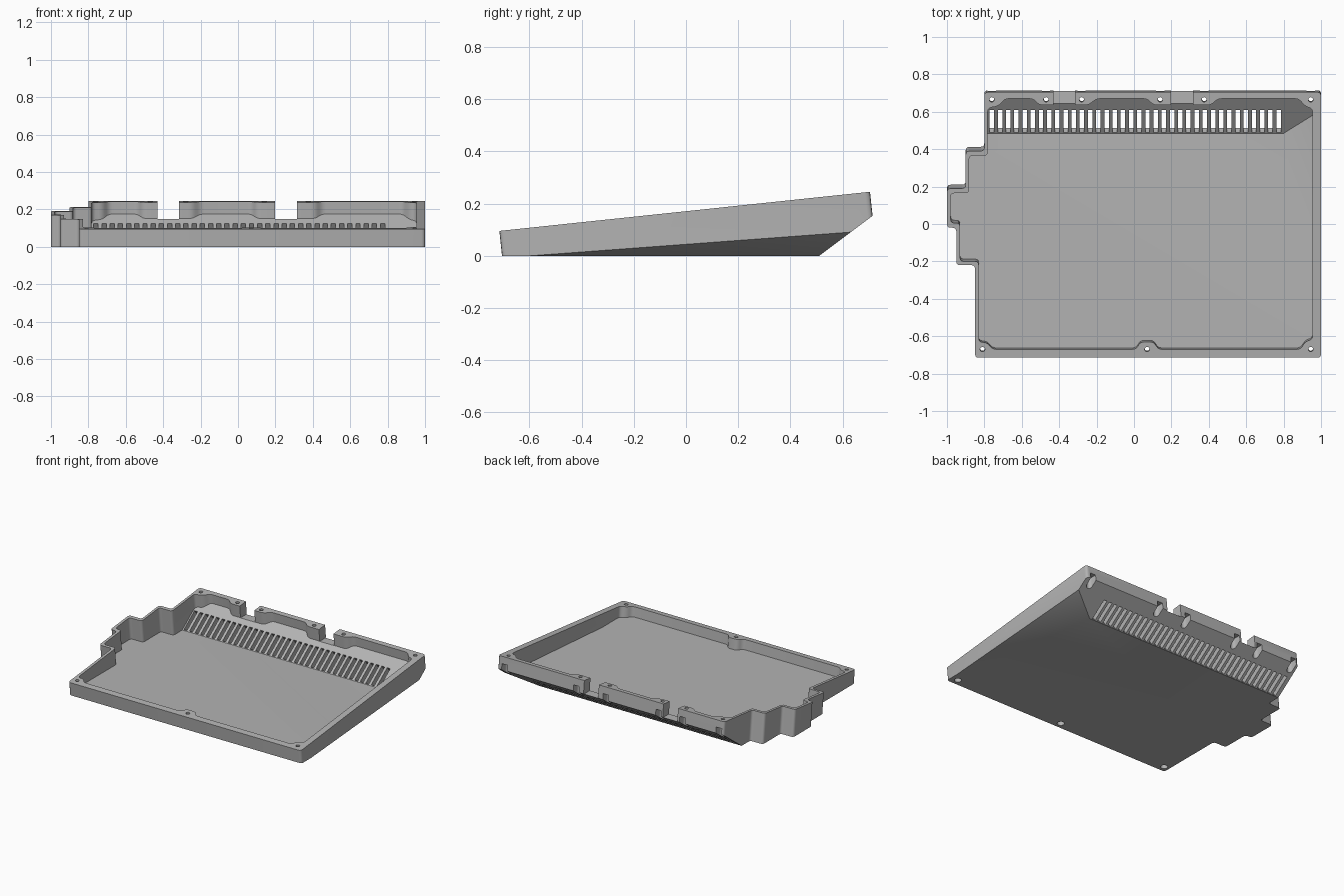
import bpy, bmesh
from math import atan, cos, sin, pi
from mathutils import Vector, Matrix

if "Cube" in bpy.data.objects:
    bpy.data.objects.remove(bpy.data.objects["Cube"])

SLOPE = 0.1056          # tilt of the rim, walls lean by the same amount
RIM = 0.171             # rim height at the middle

grey = bpy.data.materials.new("grey_plastic")
grey.use_nodes = True
colour = (0.45, 0.45, 0.45, 1)
grey.diffuse_color = colour
grey.node_tree.nodes["Principled BSDF"].inputs["Base Color"].default_value = colour


def rounded(points, radius):
    """Round every corner of an outline."""
    out = []
    for i, p in enumerate(points):
        p = Vector(p)
        a, b = Vector(points[i - 1]) - p, Vector(points[(i + 1) % len(points)]) - p
        s = p + a.normalized() * min(radius, a.length * 0.4)
        e = p + b.normalized() * min(radius, b.length * 0.4)
        for t in (0, 0.33, 0.67, 1):
            out.append(s * (1 - t) ** 2 + p * 2 * t * (1 - t) + e * t * t)
    return out


def prism(bm, outline, z0, z1):
    """Extrude an outline drawn at the rim along the leaning wall direction."""
    def ring(z):
        return [bm.verts.new((x, y + SLOPE * (RIM + SLOPE * y - z), z)) for x, y in outline]
    low, high = ring(z0), ring(z1)
    n = len(low)
    bm.faces.new(low)
    bm.faces.new(high)
    for i in range(n):
        j = (i + 1) % n
        bm.faces.new((low[i], low[j], high[j], high[i]))


def trim(bm, point, normal):
    """Cut away everything beyond a plane and cap it."""
    bmesh.ops.bisect_plane(bm, geom=bm.verts[:] + bm.edges[:] + bm.faces[:], dist=1e-6,
                           plane_co=point, plane_no=Vector(normal).normalized(), clear_outer=True)
    edges = [e for e in bm.edges if e.is_boundary]
    if edges:
        bmesh.ops.contextual_create(bm, geom=edges)


def trim_underside(bm, floor, right, back):
    trim(bm, (0, 0, floor), (0, 0, -1))
    trim(bm, (1, -0.6, right), (0.42, 0.0738, -1))
    trim(bm, (0, 0.51, back), (0, 0.75, -1))


def box(bm, centre, size, tilt=0):
    m = Matrix.Translation(centre) @ Matrix.Rotation(tilt, 4, 'X') @ Matrix.Diagonal((*size, 1))
    bmesh.ops.create_cube(bm, size=1, matrix=m)


def circle(x, y, r, n=16):
    return [(x + r * cos(2 * pi * i / n), y + r * sin(2 * pi * i / n)) for i in range(n)]


def make(name, bm):
    bmesh.ops.recalc_face_normals(bm, faces=bm.faces[:])
    mesh = bpy.data.meshes.new(name)
    bm.to_mesh(mesh)
    bm.free()
    mesh.materials.append(grey)
    obj = bpy.data.objects.new(name, mesh)
    bpy.context.collection.objects.link(obj)
    return obj


def cut(target, cutter):
    mod = target.modifiers.new(cutter.name, 'BOOLEAN')
    mod.operation, mod.solver, mod.object = 'DIFFERENCE', 'EXACT', cutter
    bpy.context.view_layer.objects.active = target
    bpy.ops.object.modifier_apply(modifier=mod.name)
    bpy.data.objects.remove(cutter)


# Outer body: stepped outline with slanted back and right undersides
outer = [(-0.85, -0.715), (1, -0.715), (1, 0.705), (-0.8, 0.705), (-0.8, 0.39), (-0.9, 0.39),
         (-0.9, 0.19), (-1, 0.19), (-1, -0.02), (-0.95, -0.02), (-0.95, -0.22), (-0.85, -0.22)]
bm = bmesh.new()
prism(bm, rounded(outer, 0.02), -0.1, 0.4)
trim_underside(bm, 0, 0, 0)
trim(bm, (0, 0, RIM), (0, -SLOPE, 1))
tray = make("tray", bm)

# Cavity: inner outline bulges inwards around the screw posts
inner = [(-0.83, -0.63), (-0.785, -0.635), (-0.755, -0.67),
         (0.01, -0.67), (0.035, -0.63), (0.105, -0.63), (0.13, -0.67),
         (0.89, -0.67), (0.915, -0.63), (0.955, -0.615),
         (0.955, 0.615), (0.915, 0.63), (0.88, 0.67),
         (0.45, 0.67), (0.41, 0.635), (0.105, 0.635), (0.07, 0.67),
         (-0.2, 0.67), (-0.245, 0.635), (-0.505, 0.635), (-0.54, 0.67),
         (-0.69, 0.67), (-0.725, 0.63), (-0.782, 0.62),
         (-0.782, 0.365), (-0.882, 0.365), (-0.882, 0.165), (-0.98, 0.165),
         (-0.98, 0.005), (-0.93, 0.005), (-0.93, -0.2), (-0.83, -0.2)]
bm = bmesh.new()
prism(bm, rounded(inner, 0.02), -0.1, 0.4)
trim_underside(bm, 0.03, 0.035, 0.05)
cut(tray, make("cavity", bm))

# Two notches in the back wall
bm = bmesh.new()
for x in (-0.373, 0.257):
    box(bm, (x, 0.7, 0.3), (0.116, 0.3, 0.3))
cut(tray, make("notches", bm))

# Row of vents through the slanted back
bm = bmesh.new()
for i in range(36):
    box(bm, (-0.76 + i * 0.0438, 0.573, 0.047), (0.024, 0.15, 0.14), atan(0.75))
cut(tray, make("vents", bm))

# Screw pockets from below, the back ones open through the back wall
back_posts = [(x, 0.665) for x in (-0.76, -0.47, -0.28, 0.14, 0.375, 0.945)]
front_posts = [(x, -0.67) for x in (-0.81, 0.07, 0.945)]
bm = bmesh.new()
for x, y in back_posts:
    arc = circle(x, y, 0.022)[8:] + [(x + 0.022, y)]
    prism(bm, arc + [(x + 0.022, 0.8), (x - 0.022, 0.8)], -0.1, 0.195)
for x, y in front_posts:
    prism(bm, circle(x, y, 0.024), -0.1, 0.05)
cut(tray, make("pockets", bm))

# Screw holes through the rim
bm = bmesh.new()
for x, y in back_posts + front_posts:
    prism(bm, circle(x, y, 0.013), -0.15, 0.4)
cut(tray, make("screw_holes", bm))

# Smooth the rounded corners, keep the edges crisp
bpy.ops.object.select_all(action='DESELECT')
tray.select_set(True)
bpy.context.view_layer.objects.active = tray
bpy.ops.object.shade_smooth_by_angle(angle=0.6)
